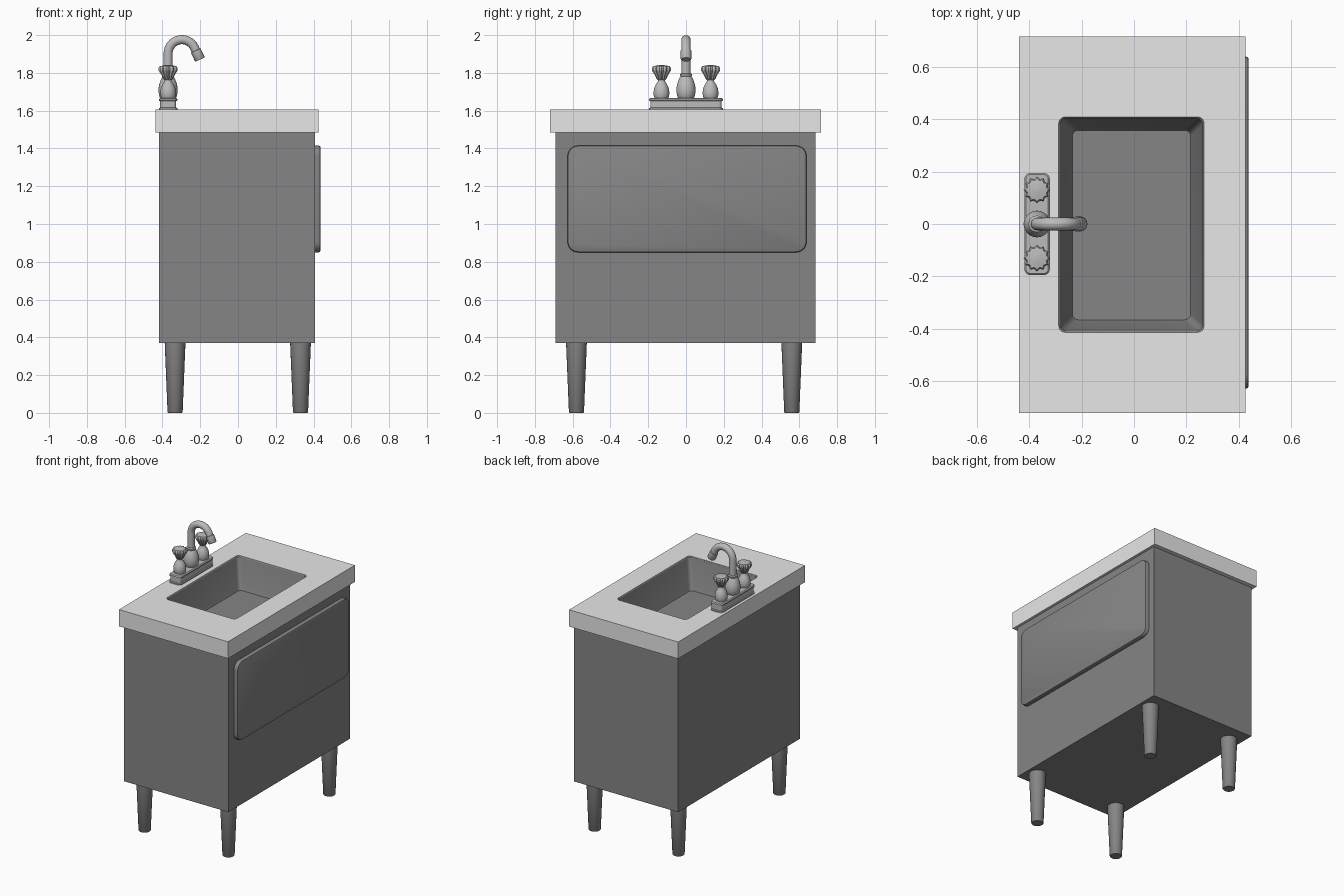
import bpy, bmesh
from math import sin, cos, pi, radians
from mathutils import Vector

cube = bpy.data.objects.get("Cube")
if cube:
    bpy.data.objects.remove(cube, do_unlink=True)


def material(name, value):
    m = bpy.data.materials.new(name)
    m.use_nodes = True
    colour = (value, value, value, 1)
    m.diffuse_color = colour
    m.node_tree.nodes["Principled BSDF"].inputs["Base Color"].default_value = colour
    return m


DARK = material("dark grey", 0.235)
LIGHT = material("light grey", 0.8)
METAL = material("tap metal", 0.5)


def loft(name, rings, mats, start=True, end=True, smooth=30, rule=None):
    """Skin a list of equal-length rings and cap the ends."""
    bm = bmesh.new()
    loops = [[bm.verts.new(p) for p in ring] for ring in rings]
    n = len(loops[0])
    for a, b in zip(loops, loops[1:]):
        for i in range(n):
            j = (i + 1) % n
            bm.faces.new((a[i], a[j], b[j], b[i]))
    if start:
        bm.faces.new(loops[0][::-1])
    if end:
        bm.faces.new(loops[-1])
    bmesh.ops.remove_doubles(bm, verts=bm.verts, dist=0.00005)
    if rule:
        for f in bm.faces:
            f.material_index = rule(f.calc_center_median())
    mesh = bpy.data.meshes.new(name)
    bm.to_mesh(mesh)
    bm.free()
    ob = bpy.data.objects.new(name, mesh)
    bpy.context.collection.objects.link(ob)
    for m in mats:
        mesh.materials.append(m)
    bpy.ops.object.select_all(action='DESELECT')
    ob.select_set(True)
    bpy.context.view_layer.objects.active = ob
    bpy.ops.object.shade_smooth_by_angle(angle=radians(smooth))
    return ob


def rect(x0, x1, y0, y1, z, r=0.0, steps=6):
    """Rounded rectangle ring, counter-clockwise."""
    pts = []
    corners = ((x1 - r, y1 - r), (x0 + r, y1 - r), (x0 + r, y0 + r), (x1 - r, y0 + r))
    for k, (cx, cy) in enumerate(corners):
        for s in range(steps + 1):
            a = (k + s / steps) * pi / 2
            pts.append(Vector((cx + r * cos(a), cy + r * sin(a), z)))
    return pts


def lathe(name, profile, x, y, mat, segs=24, flute=0.0, smooth=40):
    """Turn (radius, z) pairs about a vertical axis, with optional flutes."""
    rings = []
    for r, z in profile:
        ring = []
        for i in range(segs):
            a = 2 * pi * i / segs
            q = r * (1 - flute * (i % 2))
            ring.append(Vector((x + q * cos(a), y + q * sin(a), z)))
        rings.append(ring)
    return loft(name, rings, [mat], smooth=smooth)


# Cabinet, open at the top so the basin can hang inside
loft("cabinet", [rect(-0.418, 0.407, -0.69, 0.685, z) for z in (0.37, 1.487)],
     [DARK], end=False)

# Worktop and basin in one skin: underside, edge, top, rim, walls, floor
outer = (-0.438, 0.425, -0.72, 0.715)
loft("worktop_with_basin", [
    rect(-0.4, 0.39, -0.67, 0.67, 1.485),
    rect(*outer, 1.485),
    rect(*outer, 1.605),
    rect(-0.287, 0.267, -0.413, 0.408, 1.605, 0.025),
    rect(-0.282, 0.262, -0.408, 0.403, 1.600, 0.025),
    rect(-0.240, 0.221, -0.370, 0.362, 1.400, 0.025),
    rect(-0.235, 0.216, -0.365, 0.357, 1.388, 0.022),
], [LIGHT, DARK], start=False,
    rule=lambda c: int(c.z < 1.604 and -0.3 < c.x < 0.3 and abs(c.y) < 0.45))

# Raised front panel, drawn flat and turned to face +x
panel = []
for inset, h in ((0, 0.405), (0, 0.428), (0.003, 0.434), (0.009, 0.437)):
    ring = rect(-0.627 + inset, 0.638 - inset, 0.85 + inset, 1.415 - inset, h, 0.055 - inset)
    panel.append([Vector((p.z, p.x, p.y)) for p in ring])
loft("raised_panel", panel, [DARK])

# Tapered legs
for x, side in ((-0.333, "back"), (0.331, "front")):
    for y, end in ((-0.58, "near"), (0.56, "far")):
        lathe(f"leg_{side}_{end}", [(0.037, 0), (0.040, 0.004), (0.055, 0.372)],
              x, y, DARK)

# Tap base plate with a foot flange and a top lip
TX = -0.37
base = []
for inset, z in ((0, 1.604), (0, 1.613), (0.006, 1.616), (0.006, 1.650),
                 (0, 1.653), (0, 1.661), (0.006, 1.667)):
    base.append(rect(TX - 0.048 + inset, TX + 0.049 - inset,
                     -0.195 + inset, 0.195 - inset, z, 0.024 - inset))
loft("tap_base", base, [METAL])

# Pear-shaped spout body with a collar
lathe("spout_body", [(0.040, 1.665), (0.045, 1.672), (0.050, 1.695), (0.051, 1.715),
                     (0.047, 1.74), (0.038, 1.765), (0.029, 1.782), (0.032, 1.786),
                     (0.032, 1.794), (0.026, 1.798)], TX, 0, METAL)

# Swan-neck spout: riser, arc, then a wider nozzle
R, TOP, STOP = 0.073, 1.903, radians(25)
path = [(TX, 1.78, 0.024)]
for i in range(17):
    a = pi + (STOP - pi) * i / 16
    path.append((TX + R + R * cos(a), TOP + R * sin(a), 0.024))
ex, ez = path[-1][:2]
for d, r in ((0.016, 0.024), (0.018, 0.028), (0.066, 0.028), (0.070, 0.025)):
    path.append((ex + d * sin(STOP), ez - d * cos(STOP), r))
rings = []
for i, (x, z, r) in enumerate(path):
    x0, z0, _ = path[max(i - 1, 0)]
    x1, z1, _ = path[min(i + 1, len(path) - 1)]
    t = Vector((x1 - x0, 0, z1 - z0)).normalized()
    side = Vector((0, 1, 0))
    across = side.cross(t)
    rings.append([Vector((x, 0, z)) + r * (across * cos(a) + side * sin(a))
                  for a in (2 * pi * k / 20 for k in range(20))])
loft("spout", rings, [METAL], smooth=45)

# Bulb stems and fluted knobs
for y, side in ((-0.13, "right"), (0.13, "left")):
    lathe(f"stem_{side}", [(0.036, 1.665), (0.041, 1.680), (0.042, 1.698), (0.038, 1.72),
                           (0.029, 1.74), (0.019, 1.755), (0.018, 1.77)], TX, y, METAL)
    lathe(f"knob_{side}", [(0.020, 1.762), (0.026, 1.768), (0.036, 1.790), (0.050, 1.812),
                           (0.051, 1.826), (0.044, 1.836), (0.012, 1.841)],
          TX, y, METAL, flute=0.16, smooth=20)
